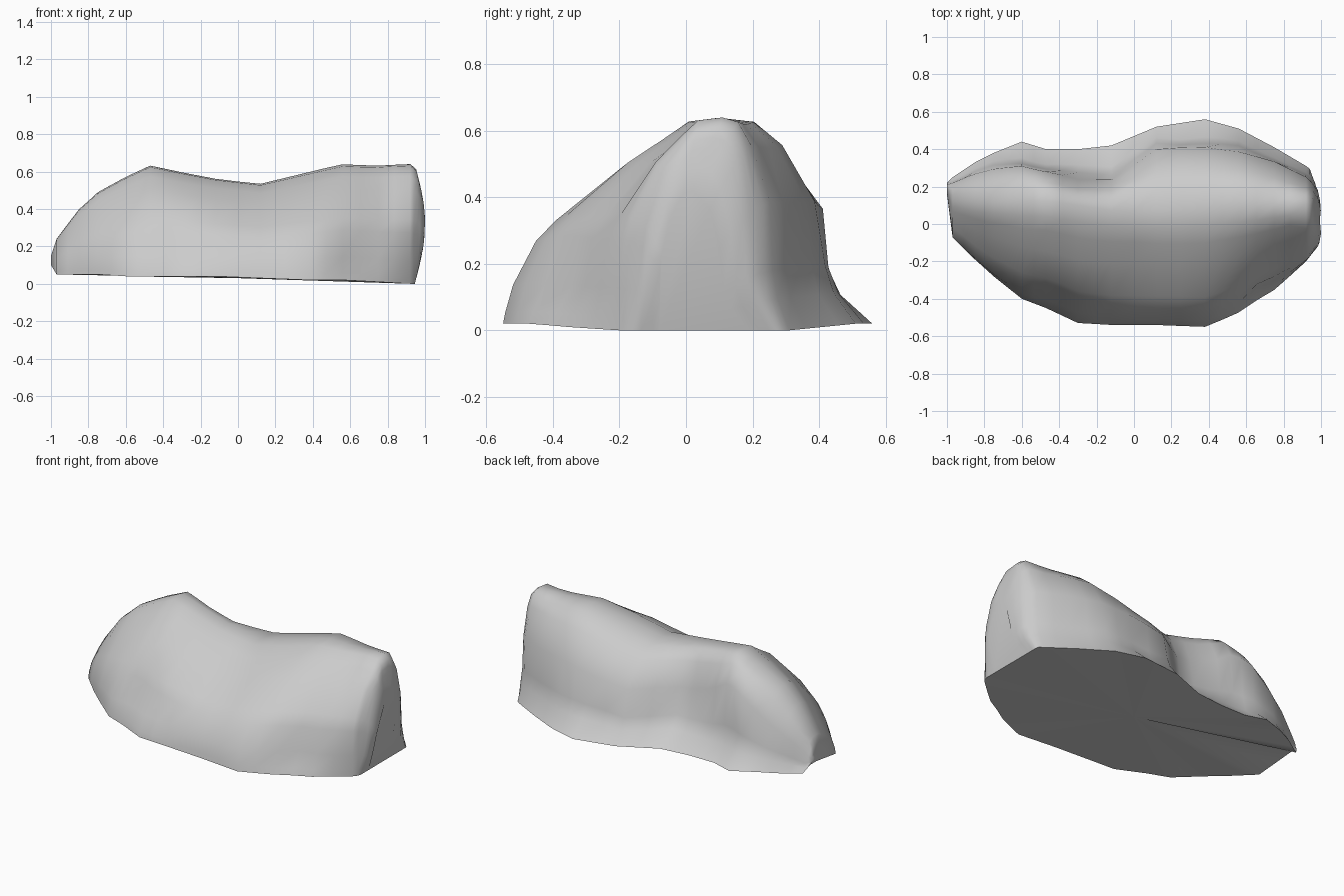
import bpy
import bmesh
import math
from mathutils import Vector, noise

default = bpy.data.objects.get("Cube")
if default:
    bpy.data.objects.remove(default, do_unlink=True)

# Stations along the boulder:
# x, base z, front foot y, crest y, crest z, back shoulder y, back foot y
STATIONS = [
    (-1.0, .1, .16, .19, .15, .21, .22),
    (-.97, .05, -.07, .12, .24, .22, .25),
    (-.85, .05, -.19, .12, .4, .27, .33),
    (-.75, .05, -.28, .12, .49, .3, .38),
    (-.6, .04, -.4, .12, .57, .31, .44),
    (-.47, .04, -.45, .12, .63, .28, .4),
    (-.3, .04, -.53, .1, .595, .24, .4),
    (-.12, .04, -.54, .07, .56, .24, .42),
    (.12, .03, -.54, .07, .535, .4, .52),
    (.38, .02, -.55, .08, .595, .41, .56),
    (.56, .02, -.48, .09, .635, .39, .51),
    (.75, .01, -.36, .1, .63, .33, .41),
    (.92, .0, -.2, .11, .64, .25, .31),
    (.96, .0, -.15, .1, .61, .21, .28),
    (.985, .0, -.12, .07, .55, .17, .25),
    (1.0, .0, -.08, .02, .42, .1, .19),
]

# Front slope: share of the way from foot to crest, share of the height
FRONT = [(0, 0), (.01, .06), (.04, .2), (.15, .43), (.25, .54),
         (.54, .79), (.72, .9), (.85, .985), (1, 1)]


def blend(a, b, t):
    return a + (b - a) * t


def hill(value, middle, width):
    return math.exp(-((value - middle) / width) ** 2)


def densify(stations, steps):
    """Insert evenly blended stations between the given ones."""
    for a, b in zip(stations, stations[1:]):
        for i in range(steps):
            yield tuple(blend(p, q, i / steps) for p, q in zip(a, b))
    yield stations[-1]


def cross_section(x, base, front, crest, top, shoulder, back):
    """Ring running up the front, over the crest and down the back."""
    height = top - base
    # the blunt end bulges forward, the small hump has a high back
    fullness = 1 + hill(x, .98, .1)
    hump = hill(x, -.55, .18)
    scallop = .015 * math.sin(x * 14) * (1 - abs(x))
    ring = []
    for u, v in FRONT:
        y = blend(front, crest, u ** fullness)
        # ledges low on the front
        y += .06 * hill(x, -.35, .25) * hill(v, .35, .17)
        y += .06 * hill(x, .66, .15) * hill(v, .22, .17)
        ring.append(Vector((x, y, base + v * height)))
    rear = [
        (blend(crest, shoulder, .35), .98),
        (blend(crest, shoulder, .65), .87 + .06 * hump),
        (shoulder, .6 + .18 * hump),
        (blend(shoulder, back, .15) + scallop, .28 + .06 * hump),
        (blend(shoulder, back, .4) + scallop, .15),
        (back, 0),
    ]
    ring += [Vector((x, y, base + v * height)) for y, v in rear]
    return ring


def shape_point(point, base):
    """Bow the blunt end outward and roughen the stone above the foot."""
    if point.x > .94:
        bow = math.sin(math.pi * min(point.z / .64, 1))
        point.x = min(point.x, .945 + .055 * bow)
    elif point.z - base > .04 and point.x > -.95:
        bump = noise.noise(point * 4) * .012
        point += Vector((0, bump, bump * .4))
    return point


# Boulder skin
bm = bmesh.new()
rings = []
for station in densify(STATIONS, 2):
    section = cross_section(*station)
    rings.append([bm.verts.new(shape_point(p, station[1])) for p in section])

for a, b in zip(rings, rings[1:]):
    for i in range(len(a) - 1):
        bm.faces.new((a[i], b[i], b[i + 1], a[i + 1]))

# End caps
bm.faces.new(rings[0])
bm.faces.new(list(reversed(rings[-1])))

# Underside fan
outline = [r[0] for r in rings] + [r[-1] for r in reversed(rings)]
centre = bm.verts.new((0, 0, .03))
for a, b in zip(outline, outline[1:] + outline[:1]):
    bm.faces.new((centre, a, b))

bmesh.ops.recalc_face_normals(bm, faces=bm.faces)
mesh = bpy.data.meshes.new("boulder")
bm.to_mesh(mesh)
bm.free()
boulder = bpy.data.objects.new("boulder", mesh)
bpy.context.collection.objects.link(boulder)

# Stone colour
stone = bpy.data.materials.new("pale_grey_stone")
stone.use_nodes = True
colour = (.6, .6, .6, 1)
stone.diffuse_color = colour
stone.node_tree.nodes["Principled BSDF"].inputs["Base Color"].default_value = colour
mesh.materials.append(stone)

# Soft shading with a crisp foot edge
bpy.ops.object.select_all(action="DESELECT")
boulder.select_set(True)
bpy.context.view_layer.objects.active = boulder
bpy.ops.object.shade_smooth_by_angle(angle=math.radians(70))
